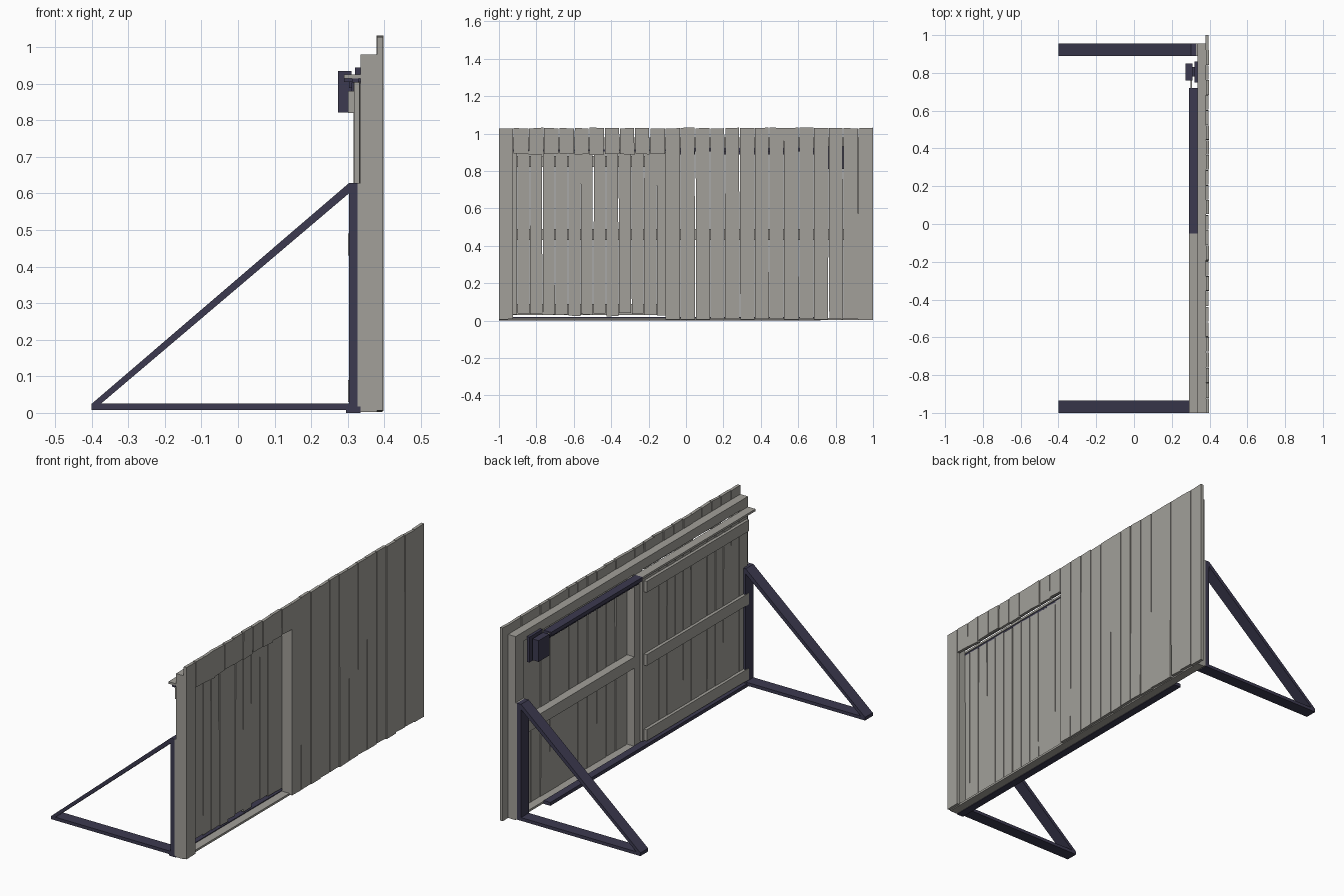
import bpy, bmesh, random
from mathutils import Vector

if "Cube" in bpy.data.objects:
    bpy.data.objects.remove(bpy.data.objects["Cube"])

random.seed(7)


def material(name, rgb):
    m = bpy.data.materials.new(name)
    m.diffuse_color = (*rgb, 1)
    m.use_nodes = True
    m.node_tree.nodes["Principled BSDF"].inputs["Base Color"].default_value = m.diffuse_color
    return m


WOOD = material("weathered_wood", (0.36, 0.35, 0.32))
METAL = material("dark_metal", (0.045, 0.042, 0.08))


def finish(name, bm, mat):
    bmesh.ops.recalc_face_normals(bm, faces=bm.faces)
    me = bpy.data.meshes.new(name)
    bm.to_mesh(me)
    bm.free()
    me.materials.append(mat)
    ob = bpy.data.objects.new(name, me)
    bpy.context.collection.objects.link(ob)
    return ob


def add_box(bm, x, y, z):
    geo = bmesh.ops.create_cube(bm, size=1)
    for v in geo["verts"]:
        v.co = Vector((r[0] if c < 0 else r[1] for c, r in zip(v.co, (x, y, z))))
    return geo["verts"]


def box(name, mat, x, y, z):
    bm = bmesh.new()
    add_box(bm, x, y, z)
    return finish(name, bm, mat)


def planks(name, x, y0, y1, z, count, drop=0.006, gap=0.004):
    """Row of upright boards with slightly crooked edges and ends."""
    bm = bmesh.new()
    w = (y1 - y0) / count
    for i in range(count):
        a, b = y0 + i * w, y0 + (i + 1) * w
        dx = random.uniform(-0.002, 0.002)
        lo = z[0] + random.uniform(-drop, drop)
        verts = add_box(bm, (x[0] + dx, x[1] + dx), (a, b), (lo, z[1]))
        # move front and back corners together so the board stays flat
        jit = {}
        for v in verts:
            k = (round(v.co.y, 4), round(v.co.z, 4))
            if k not in jit:
                left = abs(v.co.y - a) < 1e-4
                outer = (i == 0 and left) or (i == count - 1 and not left)
                s = 0 if outer else random.uniform(0.0, gap)
                jit[k] = (s if left else -s, random.uniform(-0.004, 0.002))
            v.co.y += jit[k][0]
            v.co.z += jit[k][1]
    return finish(name, bm, WOOD)


# Fence boards: fixed side, door edge board, short boards over the door
FX = (0.38, 0.396)
planks("fence_boards", FX, -0.11, 1.0, (0.010, 1.03), 14, 0.004)
planks("end_board", FX, -1.0, -0.925, (0.010, 1.03), 1, 0.001)
planks("header_boards", FX, -0.922, -0.113, (0.89, 1.03), 10, 0.004)

# Sliding door: boards and three rails
planks("door_boards", (0.318, 0.333), -0.97, -0.09, (0.03, 0.905), 13, 0.01)
for i, z in enumerate((0.03, 0.43, 0.82)):
    box(f"door_rail_{i}", WOOD, (0.301, 0.318), (-0.96, -0.10), (z, z + 0.06))

# Wooden frame
PX = (0.335, 0.38)
for n, y in (("right", (-1.0, -0.935)), ("middle", (-0.11, -0.045)), ("left", (0.89, 0.955))):
    box(n + "_post", WOOD, PX, y, (0.008, 0.93))
box("top_beam", WOOD, PX, (-1.0, 0.955), (0.93, 0.98))
box("middle_beam", WOOD, PX, (-0.05, 0.89), (0.43, 0.49))
box("sill", WOOD, PX, (-1.0, 0.955), (0.003, 0.014))

# Sliding tracks above and below the door
box("top_cover", WOOD, (0.29, 0.335), (-1.0, -0.05), (0.914, 0.925))
box("top_track_door_side", METAL, (0.312, 0.330), (-1.0, -0.05), (0.904, 0.914))
box("top_track", METAL, (0.29, 0.335), (-0.05, 0.72), (0.905, 0.925))
box("bottom_track", METAL, (0.295, 0.335), (-1.0, 0.72), (0.0, 0.018))

# Toothed drive strip below the top track
bm = bmesh.new()
for i in range(40):
    y = -0.04 + i * 0.019
    add_box(bm, (0.304, 0.312), (y, y + 0.012), (0.888, 0.905))
finish("drive_teeth", bm, METAL)

# Motor
box("motor_body", METAL, (0.273, 0.31), (0.76, 0.85), (0.822, 0.935))
box("motor_plate", METAL, (0.32, 0.335), (0.75, 0.86), (0.81, 0.945))
box("motor_mount", METAL, (0.31, 0.32), (0.78, 0.83), (0.85, 0.91))
box("motor_arm", WOOD, (0.298, 0.306), (0.715, 0.765), (0.908, 0.918))


# Triangular support braces
def prism(bm, profile, y):
    rows = [[bm.verts.new((px, yy, pz)) for px, pz in profile] for yy in y]
    bm.faces.new(rows[0])
    bm.faces.new(rows[1][::-1])
    n = len(profile)
    for i in range(n):
        j = (i + 1) % n
        bm.faces.new((rows[0][i], rows[1][i], rows[1][j], rows[0][j]))


for n, y in (("right", (-1.0, -0.935)), ("left", (0.89, 0.955))):
    bm = bmesh.new()
    prism(bm, [(0.303, 0.025), (0.327, 0.025), (0.327, 0.628), (0.303, 0.628)], y)
    prism(bm, [(-0.4, 0.008), (0.327, 0.008), (0.327, 0.025), (-0.4, 0.025)], y)
    prism(bm, [(-0.4, 0.025), (-0.375, 0.025), (0.303, 0.600), (0.303, 0.628)], y)
    finish(n + "_brace", bm, METAL)
    # packing block between brace and post
    box(n + "_brace_spacer", WOOD, (0.327, 0.335), y, (0.008, 0.628))
